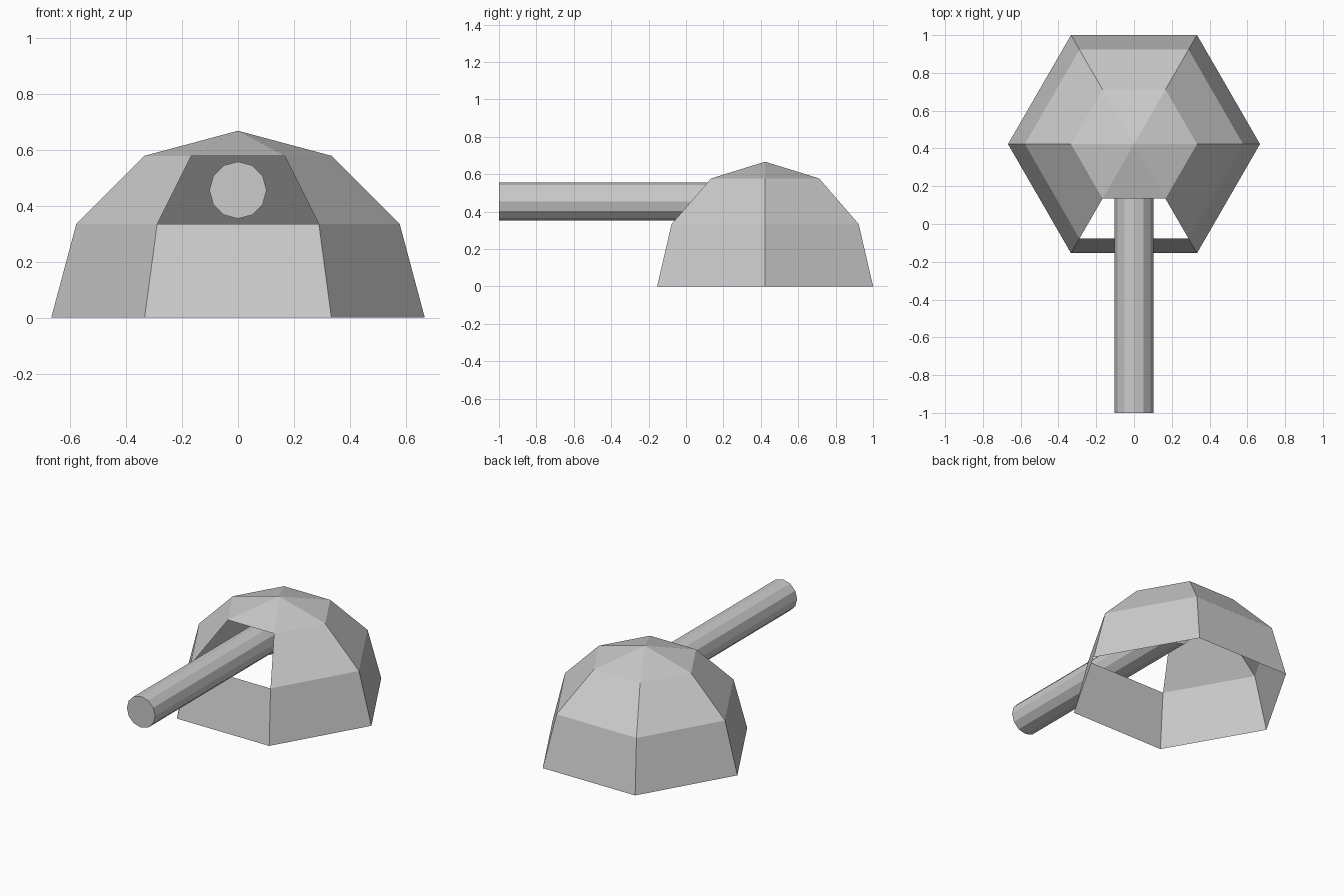
import bpy
import bmesh
from math import cos, sin, pi
from mathutils import Matrix

cube = bpy.data.objects.get("Cube")
if cube:
    bpy.data.objects.remove(cube)

GREY = (0.6, 0.6, 0.6, 1.0)
RADIUS = 0.667
CENTRE_Y = 0.423

grey = bpy.data.materials.new("plain grey")
grey.use_nodes = True
grey.diffuse_color = GREY
grey.node_tree.nodes["Principled BSDF"].inputs["Base Color"].default_value = GREY


def add_object(name, bm):
    mesh = bpy.data.meshes.new(name)
    bm.to_mesh(mesh)
    bm.free()
    mesh.materials.append(grey)
    obj = bpy.data.objects.new(name, mesh)
    bpy.context.collection.objects.link(obj)
    return obj


# Six-sided open dome: three rings and an apex, 30 degrees of arc apart
bm = bmesh.new()
rings = []
for level in range(3):
    tilt = level * pi / 6
    r, z = RADIUS * cos(tilt), RADIUS * sin(tilt)
    rings.append([bm.verts.new((r * cos(i * pi / 3), CENTRE_Y + r * sin(i * pi / 3), z))
                  for i in range(6)])
apex = bm.verts.new((0, CENTRE_Y, RADIUS))
FRONT = 4
for i in range(6):
    j = (i + 1) % 6
    for level in range(2):
        # Leave out the upper front panel as the gun port
        if level == 1 and i == FRONT:
            continue
        low, high = rings[level], rings[level + 1]
        bm.faces.new((low[i], low[j], high[j], high[i]))
    bm.faces.new((rings[2][i], rings[2][j], apex))
add_object("dome_shell", bm)

# Twelve-sided barrel running from the dome's middle out through the port
start, end = -1.0, 0.4
bm = bmesh.new()
bmesh.ops.create_cone(bm, cap_ends=True, segments=12, radius1=0.102, radius2=0.102,
                      depth=end - start,
                      matrix=Matrix.Translation((0, (start + end) / 2, 0.455))
                      @ Matrix.Rotation(pi / 2, 4, "X"))
add_object("barrel", bm)
